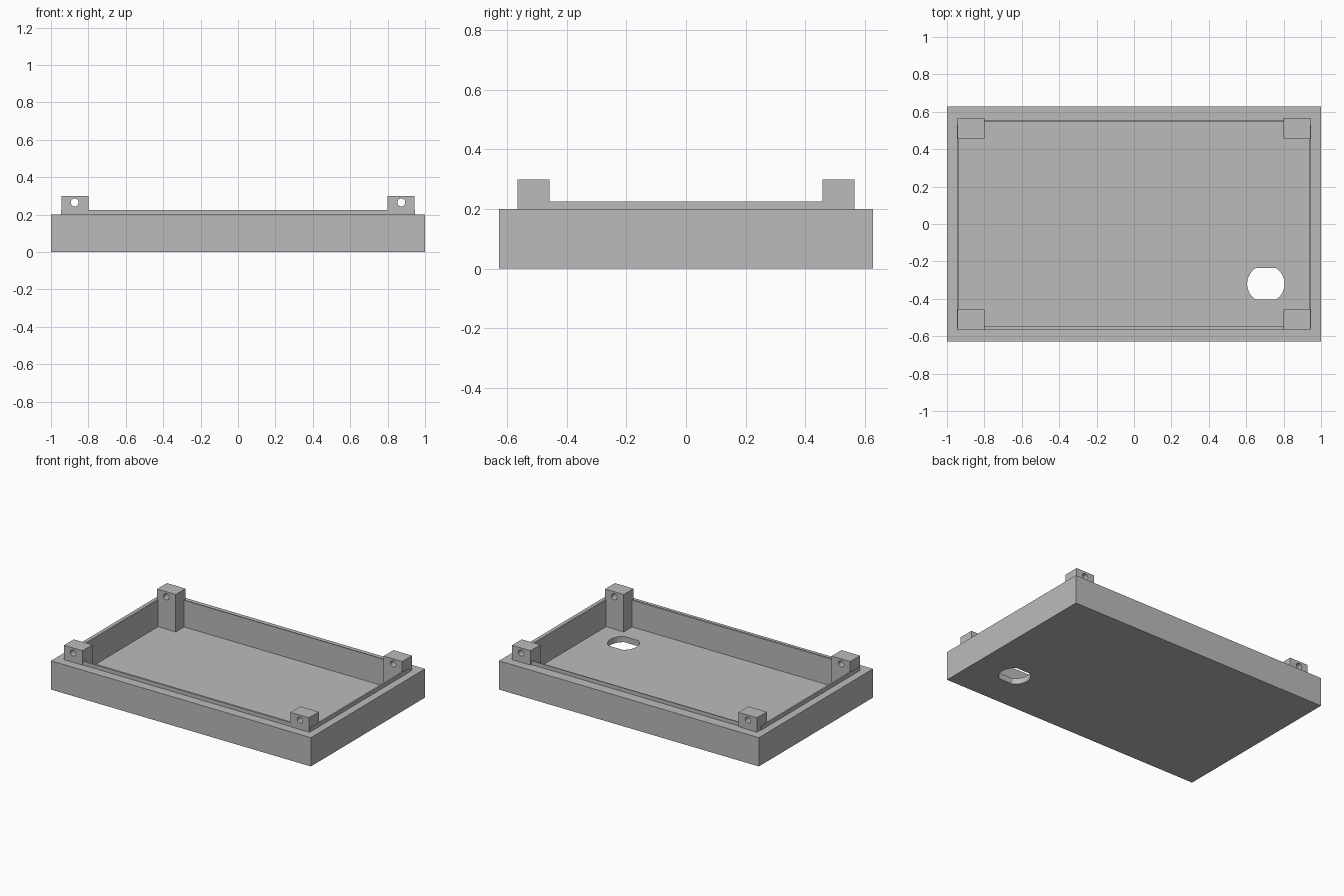
import bpy
import bmesh
from mathutils import Matrix, Vector

cube = bpy.data.objects.get("Cube")
if cube:
    bpy.data.objects.remove(cube, do_unlink=True)

grey = bpy.data.materials.new("plain grey")
grey.use_nodes = True
grey.diffuse_color = (0.5, 0.5, 0.5, 1)
grey.node_tree.nodes["Principled BSDF"].inputs["Base Color"].default_value = (0.5, 0.5, 0.5, 1)


def finish(name, bm):
    mesh = bpy.data.meshes.new(name)
    bm.to_mesh(mesh)
    bm.free()
    mesh.materials.append(grey)
    obj = bpy.data.objects.new(name, mesh)
    bpy.context.collection.objects.link(obj)
    return obj


def box(name, low, high):
    low, high = Vector(low), Vector(high)
    bm = bmesh.new()
    bmesh.ops.create_cube(bm, size=1, matrix=Matrix.Translation((low + high) / 2)
                          @ Matrix.Diagonal((*(high - low), 1)))
    return finish(name, bm)


def cylinder(name, centre, radius, depth, axis="Z", flat=None):
    """Cylinder along an axis; flat trims both y sides to that half width."""
    bm = bmesh.new()
    bmesh.ops.create_cone(bm, cap_ends=True, segments=48, radius1=radius,
                          radius2=radius, depth=depth)
    if flat:
        for side in (-1, 1):
            cut = bmesh.ops.bisect_plane(bm, geom=bm.verts[:] + bm.edges[:] + bm.faces[:],
                                         plane_co=(0, side * flat, 0),
                                         plane_no=(0, side, 0), clear_outer=True)
            edges = [e for e in cut["geom_cut"] if isinstance(e, bmesh.types.BMEdge)]
            bmesh.ops.edgeloop_fill(bm, edges=edges)
        bmesh.ops.recalc_face_normals(bm, faces=bm.faces[:])
    turn = Matrix.Rotation(1.5707963, 4, "X") if axis == "Y" else Matrix()
    bm.transform(Matrix.Translation(centre) @ turn)
    return finish(name, bm)


def cut_away(target, cutter):
    mod = target.modifiers.new("cut", "BOOLEAN")
    mod.operation = "DIFFERENCE"
    mod.solver = "EXACT"
    mod.object = cutter
    bpy.context.view_layer.objects.active = target
    bpy.ops.object.modifier_apply(modifier=mod.name)
    bpy.data.objects.remove(cutter, do_unlink=True)


# Main dimensions
FLOOR, WALL_TOP, LIP_TOP, POST_TOP = 0.04, 0.2, 0.226, 0.3
IN_X, IN_Y = 0.936, 0.549
POST_IN, POST_OUT = Vector((0.8, 0.458)), Vector((0.943, 0.566))

# Open tray with a flat-sided round opening in the floor
tray = box("tray", (-1, -0.627, 0), (1, 0.627, WALL_TOP))
cut_away(tray, box("cavity_cutter", (-IN_X, -IN_Y, FLOOR), (IN_X, IN_Y, 0.5)))
cut_away(tray, cylinder("opening_cutter", (0.705, -0.32, 0), 0.1, 0.2, flat=0.085))

# Thin raised lip along the inside edge of the walls
box("front_lip", (-0.81, -0.563, WALL_TOP), (0.81, -IN_Y, LIP_TOP))
box("back_lip", (-0.81, IN_Y, WALL_TOP), (0.81, 0.556, LIP_TOP))
for name, side in (("right", -1), ("left", 1)):
    xs = sorted((side * IN_X, side * 0.947))
    box(name + "_lip", (xs[0], -0.56, WALL_TOP), (xs[1], 0.53, LIP_TOP))

# Corner posts with a screw hole running front to back
for x_name, sx in (("right", -1), ("left", 1)):
    for y_name, sy in (("front", -1), ("back", 1)):
        xs = sorted((sx * POST_IN.x, sx * POST_OUT.x))
        ys = sorted((sy * POST_IN.y, sy * POST_OUT.y))
        post = box(f"{y_name}_{x_name}_post", (xs[0], ys[0], FLOOR - 0.01),
                   (xs[1], ys[1], POST_TOP))
        cut_away(post, cylinder("screw_cutter", (sx * 0.873, sum(ys) / 2, 0.265),
                                0.021, 0.3, axis="Y"))
